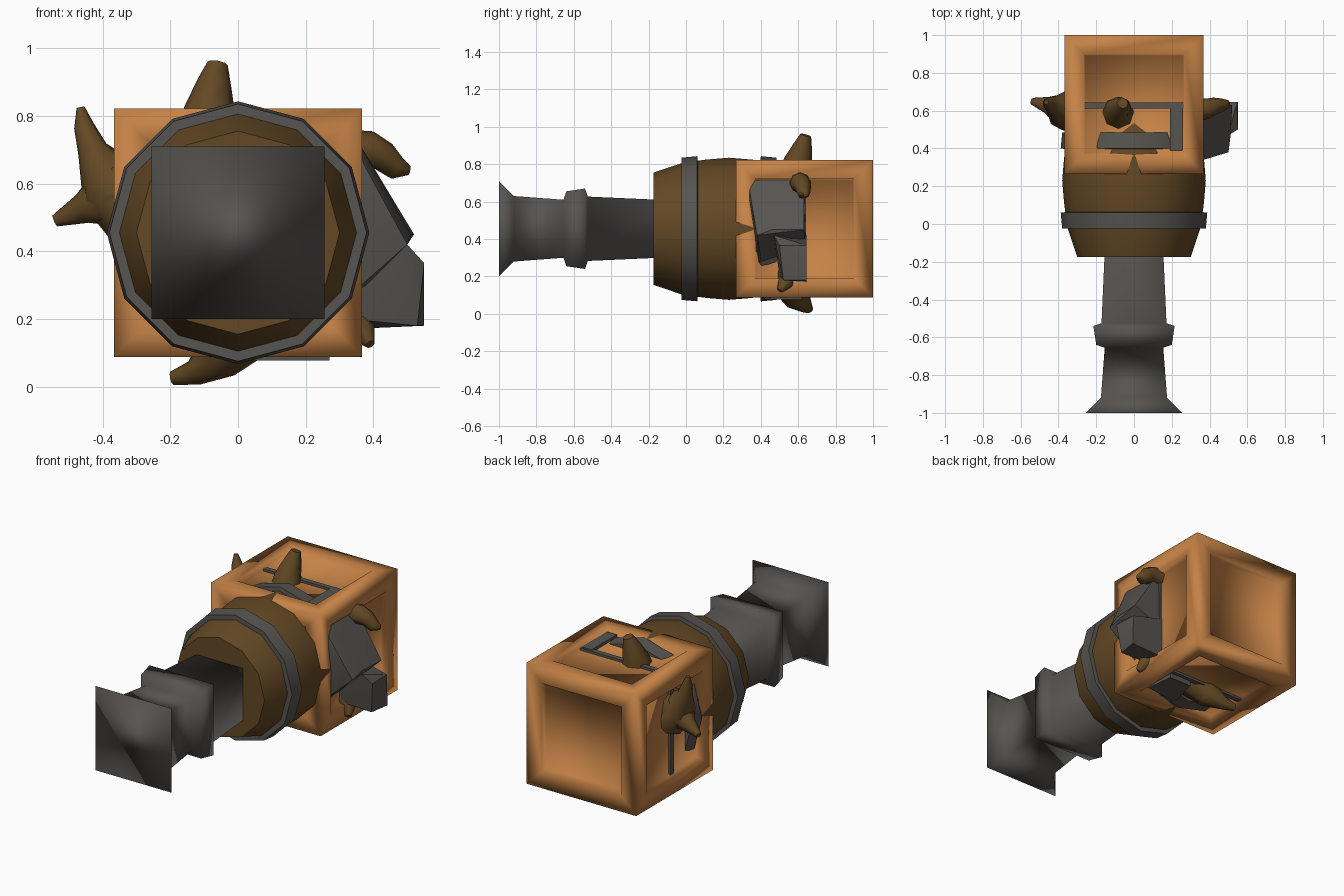
import bpy, bmesh, math
from mathutils import Vector

if "Cube" in bpy.data.objects:
    bpy.data.objects.remove(bpy.data.objects["Cube"])

CZ = 0.455  # height of the hammer axis (runs along y)


def material(name, rgb):
    m = bpy.data.materials.new(name)
    m.diffuse_color = (*rgb, 1)
    m.use_nodes = True
    m.node_tree.nodes["Principled BSDF"].inputs["Base Color"].default_value = m.diffuse_color
    return m


ORANGE = material("orange wood", (0.56, 0.225, 0.062))
BROWN = material("dark brown wood", (0.125, 0.065, 0.018))
GREY = material("dark iron", (0.095, 0.089, 0.08))


def finish(name, bm, mat, angle=None):
    bmesh.ops.recalc_face_normals(bm, faces=bm.faces)
    me = bpy.data.meshes.new(name)
    bm.to_mesh(me)
    bm.free()
    me.materials.append(mat)
    ob = bpy.data.objects.new(name, me)
    bpy.context.collection.objects.link(ob)
    if angle is not None:
        bpy.ops.object.select_all(action='DESELECT')
        ob.select_set(True)
        bpy.context.view_layer.objects.active = ob
        bpy.ops.object.shade_smooth_by_angle(angle=math.radians(angle))
    return ob


def skin(bm, rings, closed=False):
    """Bridge a list of vertex rings; cap the ends unless closed."""
    n = len(rings[0])
    pairs = list(zip(rings, rings[1:] + ([rings[0]] if closed else [])))
    for a, b in pairs:
        for i in range(n):
            bm.faces.new((a[i], a[(i + 1) % n], b[(i + 1) % n], b[i]))
    if not closed:
        bm.faces.new(rings[0])
        bm.faces.new(rings[-1])


def lathe(name, profile, sides, mat, angle, offset=0.0, closed=False):
    """Revolve (y, radius) pairs around the hammer axis."""
    bm = bmesh.new()
    rings = []
    for y, r in profile:
        rings.append([bm.verts.new((r * math.cos(a), y, CZ + r * math.sin(a)))
                      for a in (offset + 2 * math.pi * i / sides for i in range(sides))])
    skin(bm, rings, closed)
    return finish(name, bm, mat, angle)


def box(name, lo, hi, mat):
    bm = bmesh.new()
    bmesh.ops.create_cube(bm, size=1)
    lo, hi = Vector(lo), Vector(hi)
    for v in bm.verts:
        v.co = (lo + hi) / 2 + v.co * (hi - lo)
    return finish(name, bm, mat)


def hull(name, pts, mat):
    bm = bmesh.new()
    for p in pts:
        bm.verts.new(p)
    res = bmesh.ops.convex_hull(bm, input=bm.verts)
    loose = [v for v in bm.verts if not v.link_faces]
    bmesh.ops.delete(bm, geom=loose, context='VERTS')
    return finish(name, bm, mat, 25)


def horn(name, path, mat=BROWN, sides=8):
    """Tapered tube through (x, y, z, radius) points."""
    bm = bmesh.new()
    pts = [Vector(p[:3]) for p in path]
    rings = []
    for i, p in enumerate(pts):
        d = (pts[min(i + 1, len(pts) - 1)] - pts[max(i - 1, 0)]).normalized()
        u = d.cross(Vector((0, 1, 0))).normalized()
        w = d.cross(u)
        r = path[i][3]
        rings.append([bm.verts.new(p + r * (u * math.cos(a) + w * math.sin(a)))
                      for a in (2 * math.pi * k / sides for k in range(sides))])
    skin(bm, rings)
    return finish(name, bm, mat, 60)


# square handle with a flared pommel and a collar
q = math.sqrt(2)
handle = [(-1.0, .255), (-.92, .175), (-.655, .155), (-.64, .2), (-.54, .215),
          (-.525, .172), (-.1, .153)]
lathe("handle", [(y, h * q) for y, h in handle], 4, GREY, 180, math.pi / 4)

# twelve-sided barrel and its two iron hoops
BY = 0.23
lathe("barrel", [(BY - .405, .3), (BY - .25, .352), (BY - .12, .37), (BY, .38),
                 (BY + .12, .37), (BY + .25, .352), (BY + .4, .3)], 12, BROWN, 35)
for name, s in (("front_hoop", -1), ("rear_hoop", 1)):
    lathe(name, [(BY + s * .255, .335), (BY + s * .255, .38),
                 (BY + s * .17, .388), (BY + s * .165, .345)], 12, GREY, 35, closed=True)

# crate with a recessed panel on every side
bm = bmesh.new()
bmesh.ops.create_cube(bm, size=.734)
for v in bm.verts:
    v.co += Vector((0, .633, CZ))
sides = list(bm.faces)
bmesh.ops.inset_individual(bm, faces=sides, thickness=.1, use_even_offset=True)
bmesh.ops.inset_individual(bm, faces=sides, thickness=.012, depth=-.034)
finish("crate", bm, ORANGE, 100)

# iron strap just proud of the crate panels, plus its bent bars
box("strap", (-.347, .612, CZ - .347), (.347, .642, CZ + .347), GREY)
box("top_bar", (.19, .39, CZ + .3), (.257, .63, CZ + .35), GREY)
hull("bottom_plate", [(x, y, z) for x, y in ((.05, .42), (.27, .45), (.25, .62), (.1, .62))
                      for z in (.078, .16)], GREY)

# broken iron plates on the right side
hull("upper_plate", [(.33, .33, .65), (.36, .36, .715), (.34, .63, .715), (.38, .63, .67),
                     (.37, .34, .66), (.52, .63, .45), (.51, .46, .45), (.5, .38, .42),
                     (.33, .39, .27), (.38, .4, .3), (.34, .64, .36)], GREY)
hull("lower_plate", [(.33, .48, .44), (.5, .47, .42), (.55, .5, .365), (.545, .645, .365),
                     (.55, .645, .18), (.53, .52, .18), (.33, .645, .17), (.33, .5, .2),
                     (.33, .645, .42)], GREY)

# curved wooden thorns
horn("top_thorn", [(-.08, .58, .72, .1), (-.085, .6, .82, .075),
                   (-.07, .625, .9, .05), (-.06, .64, .955, .03)])
horn("left_thorn_up", [(-.3, .6, .54, .13), (-.38, .6, .6, .1), (-.43, .625, .7, .045),
                       (-.455, .64, .77, .03), (-.465, .645, .825, .012)])
horn("left_thorn_down", [(-.3, .6, .58, .13), (-.39, .6, .56, .09),
                         (-.46, .63, .525, .045), (-.54, .65, .49, .018)])
horn("bottom_thorn", [(.02, .55, .17, .1), (-.06, .59, .09, .075),
                      (-.13, .64, .04, .038), (-.195, .66, .025, .02)])
horn("right_thorn", [(.31, .61, .7, .06), (.39, .61, .7, .055), (.43, .625, .68, .045),
                     (.47, .63, .645, .035), (.505, .64, .64, .015)])
horn("right_lower_thorn", [(.33, .54, .22, .05), (.37, .53, .16, .04), (.39, .5, .125, .015)])
